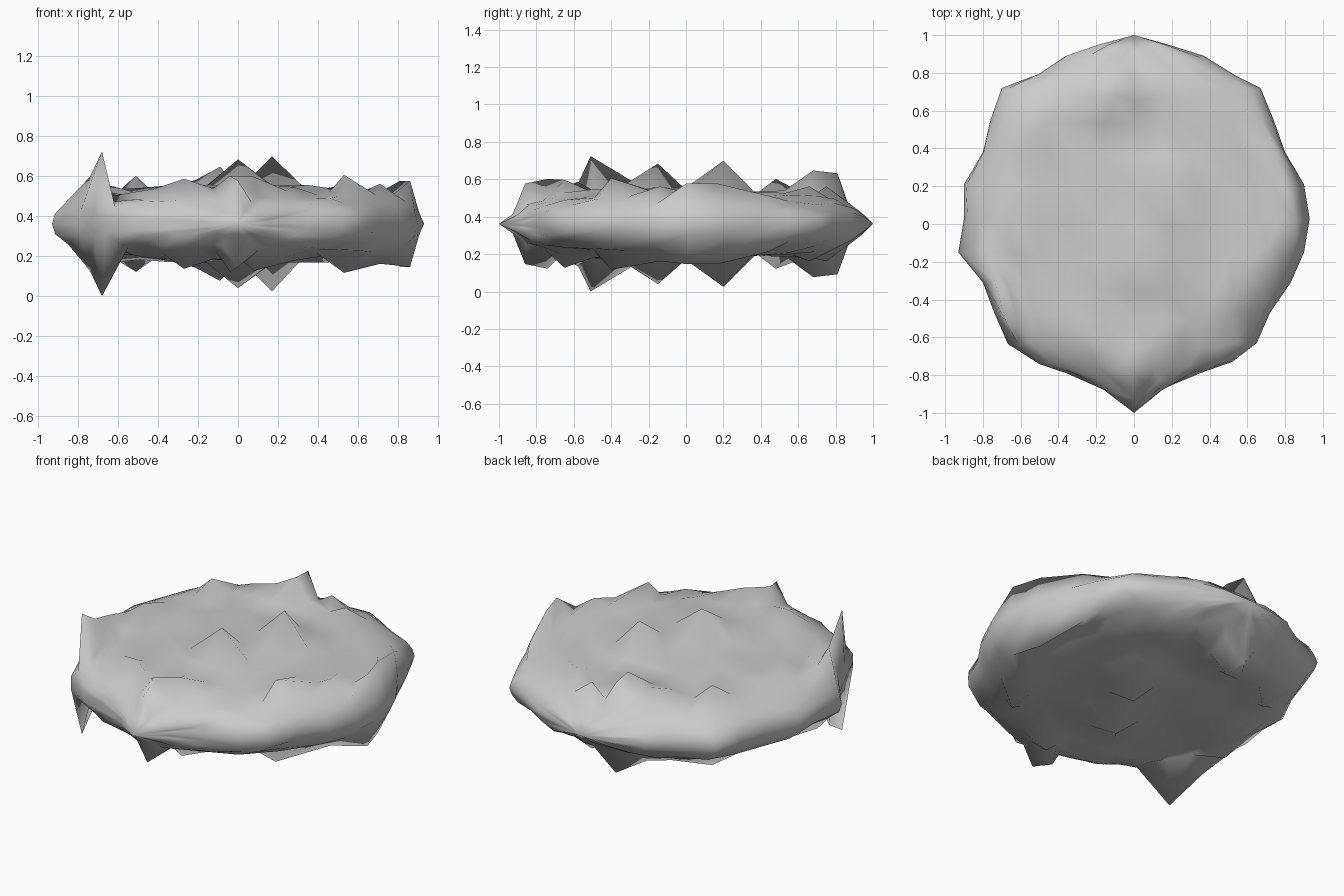
import bpy, bmesh, math, random

if "Cube" in bpy.data.objects:
    bpy.data.objects.remove(bpy.data.objects["Cube"])

random.seed(7)
SEG, MID = 32, 0.362

# plan outline, pole to pole: (y, half width left, half width right)
OUTLINE = [(-.87, .17, .16), (-.79, .35, .35), (-.73, .51, .52), (-.63, .67, .65),
           (-.47, .74, .72), (-.31, .80, .83), (-.15, .93, .90), (.03, .90, .93),
           (.21, .90, .90), (.38, .80, .80), (.55, .76, .74), (.72, .70, .67),
           (.79, .51, .53), (.89, .36, .37), (.95, .18, .18)]

# peaks: (x, y, height above the middle plane)
PEAKS = [(-.68, -.51, .362), (0, -.15, .322), (.17, .20, .337), (-.09, .68, .285),
         (-.10, .81, .27), (-.51, .48, .24), (.53, -.40, .245), (.08, -.65, .235),
         (-.04, -.74, .24), (.81, .17, .215), (-.74, -.30, .235), (-.27, -.58, .225),
         (.86, 0, .215), (.71, -.14, .20), (0, -.86, .215), (-.21, .67, .22),
         (.10, .75, .20), (.25, .66, .20), (-.68, .08, .20), (-.77, -.15, .19),
         (.73, .44, .15)]

# upper half of a lumpy flattened ball, stored ring by ring
rings = []
for j, (oy, left, right) in enumerate(OUTLINE, 1):
    th = math.pi * j / 16
    row = []
    for i in range(SEG // 2 + 1):
        ph = math.pi * i / (SEG // 2)
        c, s = math.cos(ph), math.sin(ph)
        x = c * (right if c > 0 else left)
        y = oy * abs(c) - .94 * math.cos(th) * (1 - abs(c))
        z = .18 * (1 - (1 - s * math.sin(th)) ** 1.8)
        if 0 < i < SEG // 2:
            z *= 1 + random.uniform(-.12, .12)
            x += random.uniform(-.01, .01)
            y += random.uniform(-.01, .01)
        else:
            z = 0
        row.append([x, y, z])
    rings.append(row)

# pull the nearest free points out to the peaks
free = [p for r in rings for p in r[1:-1]]
for px, py, h in PEAKS:
    k = min(range(len(free)),
            key=lambda n: (free[n][0] - px) ** 2 + (free[n][1] - py) ** 2)
    pt = free.pop(k)
    pt[:] = [px, py, h]

# skin the top and its mirrored underside, closed at both poles
bm = bmesh.new()
front = bm.verts.new((0, -1, MID))
back = bm.verts.new((0, 1, MID))
loops = []
for row in rings:
    top = [bm.verts.new((x, y, MID + z)) for x, y, z in row]
    low = [bm.verts.new((x, y, MID - z)) for x, y, z in reversed(row[1:-1])]
    loops.append(top + low)
for i in range(SEG):
    k = (i + 1) % SEG
    bm.faces.new((front, loops[0][i], loops[0][k]))
    bm.faces.new((back, loops[-1][k], loops[-1][i]))
    for a, b in zip(loops, loops[1:]):
        bm.faces.new((a[i], b[i], b[k], a[k]))
bmesh.ops.recalc_face_normals(bm, faces=bm.faces[:])
for f in bm.faces:
    f.smooth = True
mesh = bpy.data.meshes.new("rock_body")
bm.to_mesh(mesh)
bm.free()
rock = bpy.data.objects.new("rock_body", mesh)
bpy.context.collection.objects.link(rock)
